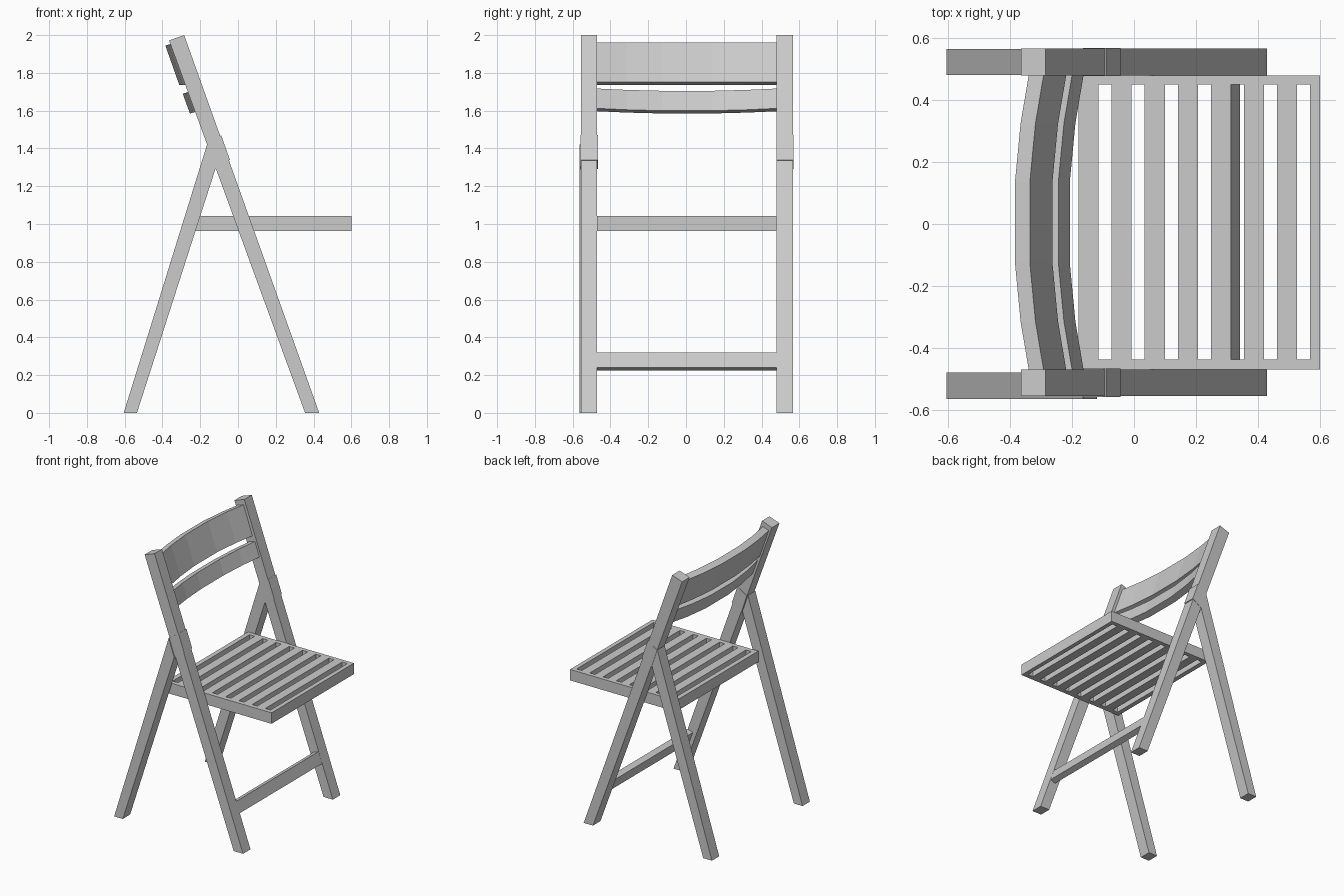
import bpy, bmesh
from mathutils import Vector

if "Cube" in bpy.data.objects:
    bpy.data.objects.remove(bpy.data.objects["Cube"])


def finish(name, bm):
    bmesh.ops.recalc_face_normals(bm, faces=bm.faces[:])
    mesh = bpy.data.meshes.new(name)
    bm.to_mesh(mesh)
    bm.free()
    obj = bpy.data.objects.new(name, mesh)
    bpy.context.collection.objects.link(obj)
    return obj


def loft(name, profile, stations):
    """Sweep an (x, z) profile through stations of (y, dx, dz)."""
    bm = bmesh.new()
    rings = [[bm.verts.new((x + dx, y, z + dz)) for x, z in profile]
             for y, dx, dz in stations]
    n = len(profile)
    for a, b in zip(rings, rings[1:]):
        for i in range(n):
            j = (i + 1) % n
            bm.faces.new((a[i], a[j], b[j], b[i]))
    bm.faces.new(rings[0])
    bm.faces.new(rings[-1])
    return finish(name, bm)


def bar(name, profile, y0, y1):
    return loft(name, profile, [(y0, 0, 0), (y1, 0, 0)])


# Legs and the pivot blocks that join them, one set per side
FRONT_LEG = [(0.355, 0), (0.43, 0), (-0.285, 2.0), (-0.365, 1.972)]
BACK_LEG = [(-0.605, 0), (-0.535, 0), (-0.12, 1.29), (-0.164, 1.42)]
PIVOT = [(-0.12, 1.29), (-0.043, 1.34), (-0.089, 1.47), (-0.164, 1.42)]
SIDES = {
    "left": ((-0.556, -0.470), (-0.565, -0.480), (-0.559, -0.467)),
    "right": ((0.480, 0.566), (0.481, 0.565), (0.478, 0.568)),
}
for side, (front, back, pivot) in SIDES.items():
    bar("front_leg_" + side, FRONT_LEG, *front)
    bar("back_leg_" + side, BACK_LEG, *back)
    bar("pivot_block_" + side, PIVOT, *pivot)

# Front stretcher, flush with the front of the legs
bar("front_stretcher",
    [(0.343, 0.24), (0.315, 0.32), (0.275, 0.305), (0.303, 0.225)],
    -0.47, 0.48)

# Curved back rails
Y_MID = 0.005


def back_rail(name, profile, rise):
    stations = []
    for y in (-0.475, -0.32, -0.13, 0.13, 0.32, 0.475):
        bow = (y / 0.475) ** 2
        stations.append((y + Y_MID, 0.048 * bow, rise * bow))
    loft(name, profile, stations)


back_rail("upper_back_rail",
          [(-0.388, 1.944), (-0.340, 1.96), (-0.267, 1.752), (-0.315, 1.737)], 0)
back_rail("lower_back_rail",
          [(-0.296, 1.688), (-0.248, 1.704), (-0.211, 1.599), (-0.258, 1.584)], 0.013)

# Slatted seat: one board with a row of slots
xs = [-0.255]
for i in range(8):
    start = -0.221 + 0.1068 * i
    xs += [start, start + 0.042]
xs.append(0.6)
ys = [-0.47, -0.437, 0.45, 0.48]
bm = bmesh.new()
grid = [[bm.verts.new((x, y, 0.962)) for y in ys] for x in xs]
for i in range(len(xs) - 1):
    for j in range(3):
        if i % 2 == 1 and j == 1:
            continue
        bm.faces.new((grid[i][j], grid[i + 1][j], grid[i + 1][j + 1], grid[i][j + 1]))
top = bmesh.ops.extrude_face_region(bm, geom=bm.faces[:])
bmesh.ops.translate(bm, vec=Vector((0, 0, 0.08)),
                    verts=[g for g in top["geom"] if isinstance(g, bmesh.types.BMVert)])
finish("seat", bm)
